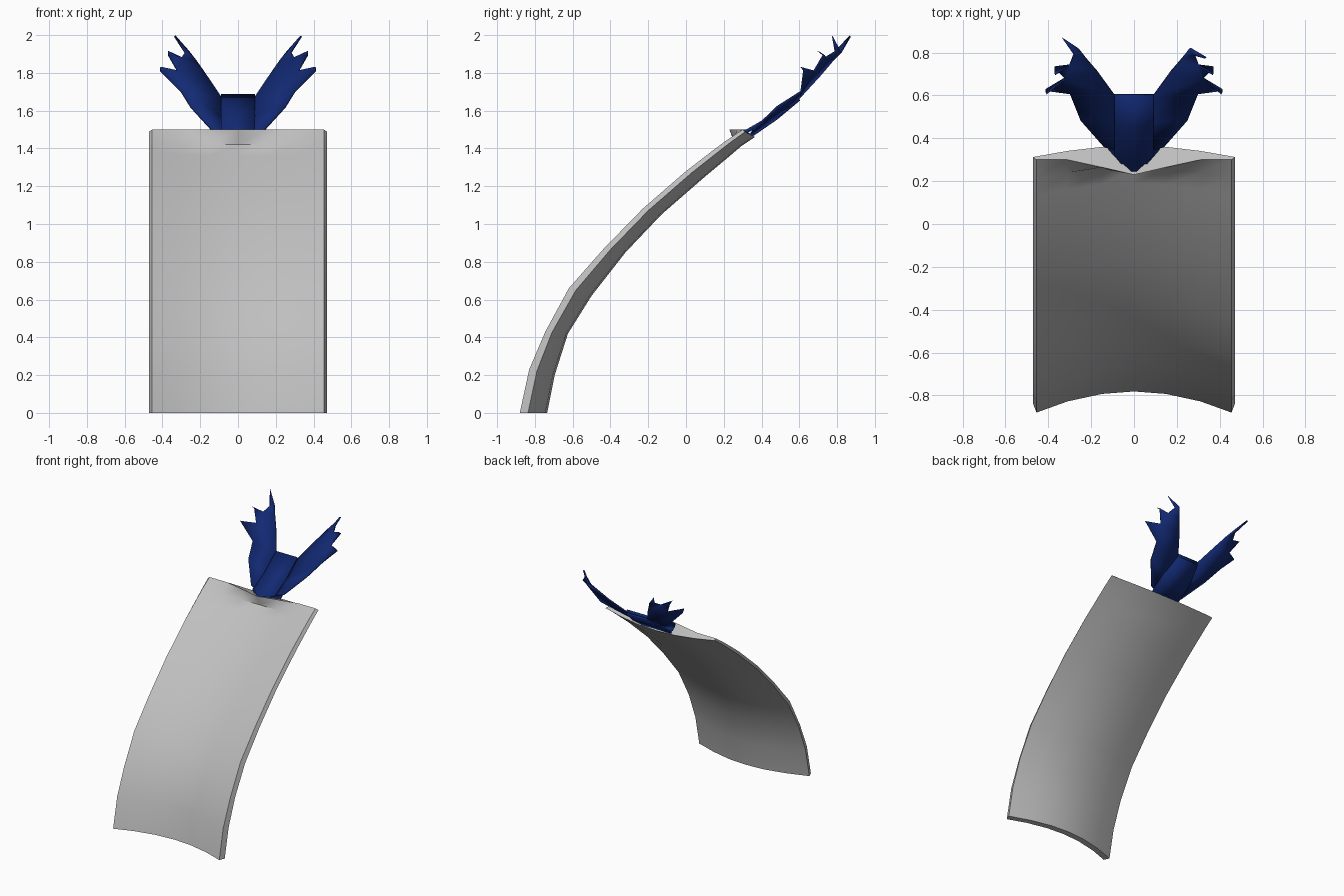
import bpy, bmesh, math
from mathutils import Vector

cube = bpy.data.objects.get("Cube")
if cube:
    bpy.data.objects.remove(cube)


def material(name, rgb, rough=0.8):
    m = bpy.data.materials.new(name)
    m.use_nodes = True
    m.diffuse_color = (*rgb, 1)
    node = m.node_tree.nodes["Principled BSDF"]
    node.inputs["Base Color"].default_value = (*rgb, 1)
    node.inputs["Roughness"].default_value = rough
    return m


grey = material("cloth_grey", (0.52, 0.52, 0.52))
blue = material("deep_blue", (0.006, 0.022, 0.17))


def finish(bm, name, mat, thickness=0, angle=40):
    bmesh.ops.recalc_face_normals(bm, faces=bm.faces)
    me = bpy.data.meshes.new(name)
    bm.to_mesh(me)
    bm.free()
    me.materials.append(mat)
    ob = bpy.data.objects.new(name, me)
    bpy.context.collection.objects.link(ob)
    if thickness:
        mod = ob.modifiers.new("thickness", "SOLIDIFY")
        mod.thickness = thickness
        mod.offset = 0
    bpy.ops.object.select_all(action="DESELECT")
    ob.select_set(True)
    bpy.context.view_layer.objects.active = ob
    bpy.ops.object.shade_smooth_by_angle(angle=math.radians(angle))
    return ob


# Curved panel: side profiles (y, z) of its front edge and of its back centre
front = [(-.88, 0), (-.83, .23), (-.745, .43), (-.62, .66), (-.435, .87),
         (-.23, 1.08), (0, 1.28), (.13, 1.38), (.21, 1.44), (.29, 1.5)]
back = [(-.735, 0), (-.695, .2), (-.625, .42), (-.5, .62), (-.32, .85),
        (-.13, 1.05), (.10, 1.25), (.22, 1.35), (.29, 1.41), (.365, 1.46)]

# Half cross-section: x and blend from front edge to back centre
half_front = [(.455, 0), (.31, .36), (.15, .6)]
half_back = [(.472, .3), (.31, .68), (.15, .93)]
section = [(-x, t) for x, t in half_front] + [(0, .68)] + half_front[::-1]
section += half_back + [(0, 1)] + [(-x, t) for x, t in half_back[::-1]]

bm = bmesh.new()
rows = []
for i, (f, b) in enumerate(zip(front, back)):
    row = []
    for j, (x, t) in enumerate(section):
        y = f[0] + (b[0] - f[0]) * t
        z = f[1] + (b[1] - f[1]) * t
        # The top front rim bulges forward at the middle
        if i == len(front) - 1 and j < 7:
            y = .23 + .07 * min(1, abs(x) / .3)
            z = 1.5
        row.append(bm.verts.new((x, y, z)))
    rows.append(row)
n = len(section)
for a, b in zip(rows, rows[1:]):
    for j in range(n):
        k = (j + 1) % n
        bm.faces.new((a[j], a[k], b[k], b[j]))
for row in (rows[0], rows[-1]):
    for j in range(6):
        p, q = (n - 1 - j + 7) % n, (n - 2 - j + 7) % n
        # Pair front points with the back points behind them
        p, q = 13 - j, 12 - j
        bm.faces.new((row[j], row[j + 1], row[q], row[p]))
finish(bm, "curved_panel", grey)

# Centre tab, pointed where it meets the panel
bm = bmesh.new()
tab = [(.012, .245, 1.49), (.09, .32, 1.49), (.09, .46, 1.57), (.09, .6, 1.68)]
pairs = [[bm.verts.new((s * x, y, z)) for s in (-1, 1)] for x, y, z in tab]
for a, b in zip(pairs, pairs[1:]):
    bm.faces.new((a[0], a[1], b[1], b[0]))
finish(bm, "centre_tab", blue, .02)

# Lower knot under the tab, tucked behind the panel rim
bm = bmesh.new()
knot = [(.06, .28, 1.49), (.12, .35, 1.47), (.12, .48, 1.56), (.09, .6, 1.66)]
pairs = [[bm.verts.new((s * x, y, z)) for s in (-1, 1)] for x, y, z in knot]
for a, b in zip(pairs, pairs[1:]):
    bm.faces.new((a[0], a[1], b[1], b[0]))
finish(bm, "tab_backing", blue, .015)

# Feathered wings: inner and outer edges with three pointed tips
inner = [(.05, .34, 1.47), (.08, .48, 1.56), (.09, .6, 1.67),
         (.17, .71, 1.79), (.22, .77, 1.86), (.26, .82, 1.91)]
outer = [(.14, .36, 1.5), (.25, .485, 1.62), (.30, .61, 1.70),
         (.32, .68, 1.81), (.30, .74, 1.88), (.28, .79, 1.91)]


def wing(name, side, tip_y):
    bm = bmesh.new()

    def vert(p):
        return bm.verts.new((side * p[0], p[1], p[2]))
    a = [vert(p) for p in inner]
    b = [vert(p) for p in outer]
    for i in range(5):
        bm.faces.new((a[i], b[i], b[i + 1], a[i + 1]))
    # Lower and middle feathers have blunt two-point ends
    for i, p, q in ((2, (.41, .625, 1.81), (.41, .61, 1.83)),
                    (3, (.37, .73, 1.895), (.37, .70, 1.915))):
        bm.faces.new((b[i], vert(p), vert(q), b[i + 1]))
    bm.faces.new((b[5], vert((.335, tip_y, 1.995)), a[5]))
    finish(bm, name, blue, .012, 30)


wing("left_wing", 1, .775)
wing("right_wing", -1, .87)
